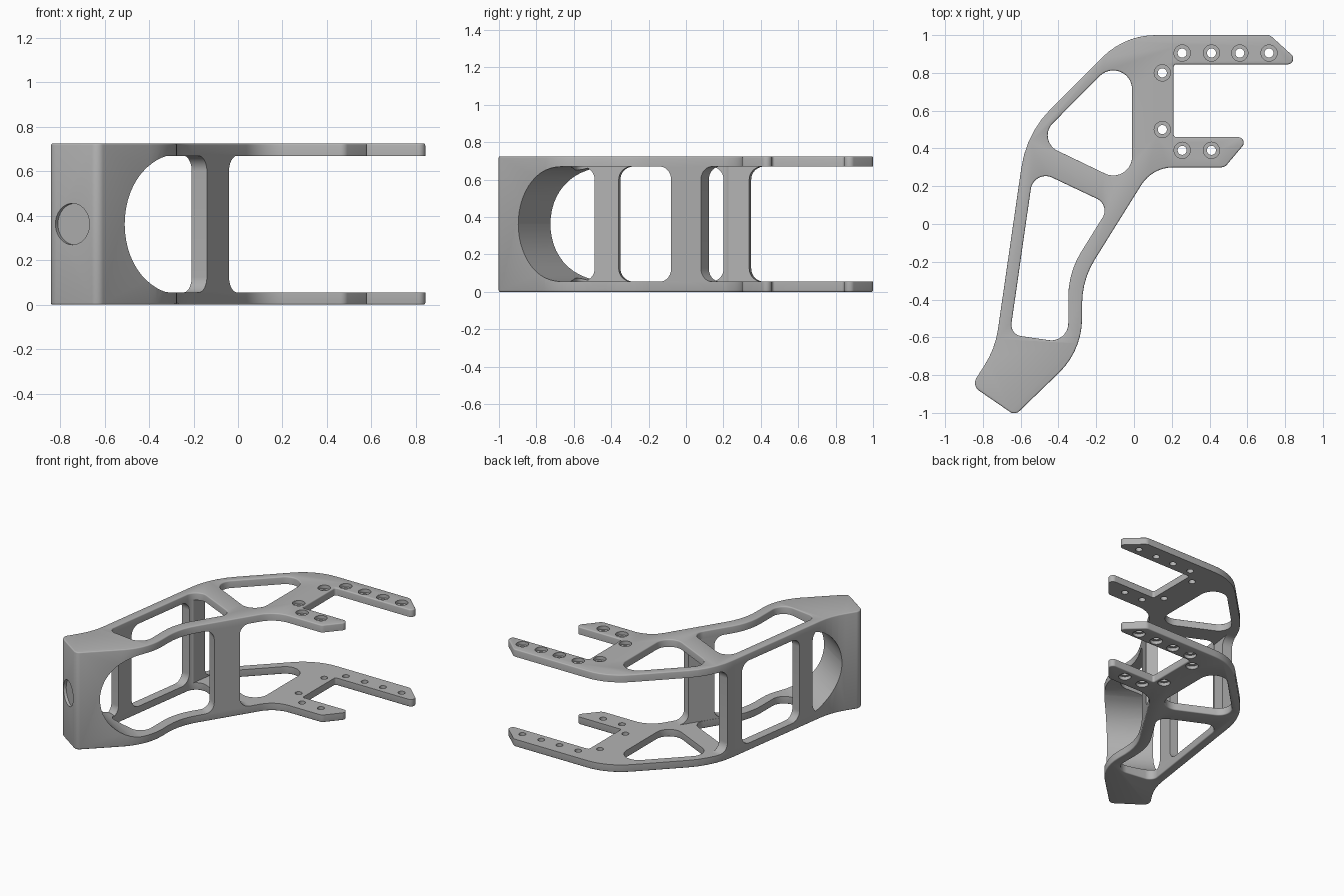
import bpy, bmesh, math
from mathutils import Vector

if "Cube" in bpy.data.objects:
    bpy.data.objects.remove(bpy.data.objects["Cube"])

HEIGHT, LOW, HIGH = 0.725, 0.055, 0.67
MID = HEIGHT / 2
X, Y, Z = Vector((1, 0, 0)), Vector((0, 1, 0)), Vector((0, 0, 1))

grey = bpy.data.materials.new("plain_grey")
grey.use_nodes = True
colour = (0.45, 0.45, 0.45, 1)
grey.diffuse_color = colour
grey.node_tree.nodes["Principled BSDF"].inputs["Base Color"].default_value = colour


def rounded(corners):
    """Replace each corner (x, y, radius) by a tangent arc."""
    out = []
    for i, (x, y, r) in enumerate(corners):
        p = Vector((x, y))
        if r == 0:
            out.append(p)
            continue
        a = (Vector(corners[i - 1][:2]) - p).normalized()
        b = (Vector(corners[(i + 1) % len(corners)][:2]) - p).normalized()
        half = a.angle(b) / 2
        centre = p + (a + b).normalized() * (r / math.sin(half))
        start = p + a * (r / math.tan(half)) - centre
        end = p + b * (r / math.tan(half)) - centre
        sweep = math.atan2(start.x * end.y - start.y * end.x, start.dot(end))
        steps = max(4, math.ceil(abs(sweep) / 0.13))
        for k in range(steps + 1):
            t = sweep * k / steps
            c, s = math.cos(t), math.sin(t)
            out.append(centre + Vector((start.x * c - start.y * s, start.x * s + start.y * c)))
    return out


def circle(x, y, r, n=32):
    return [Vector((x + r * math.cos(k * math.tau / n), y + r * math.sin(k * math.tau / n)))
            for k in range(n)]


def prism(name, profiles, origin, u, v, depth):
    """Extrude closed profiles, drawn on the axes u and v, along depth."""
    bm = bmesh.new()
    for start, pts in [(o, p) for p in profiles for o in origin]:
        face = bm.faces.new([bm.verts.new(start + u * p.x + v * p.y) for p in pts])
        grown = bmesh.ops.extrude_face_region(bm, geom=[face], use_keep_orig=True)
        verts = [g for g in grown["geom"] if isinstance(g, bmesh.types.BMVert)]
        bmesh.ops.translate(bm, verts=verts, vec=depth)
    bmesh.ops.recalc_face_normals(bm, faces=bm.faces)
    mesh = bpy.data.meshes.new(name)
    bm.to_mesh(mesh)
    bm.free()
    mesh.materials.append(grey)
    obj = bpy.data.objects.new(name, mesh)
    bpy.context.collection.objects.link(obj)
    return obj


def apply(obj, kind, **settings):
    mod = obj.modifiers.new(kind.lower(), kind)
    for key, value in settings.items():
        setattr(mod, key, value)
    bpy.context.view_layer.objects.active = obj
    bpy.ops.object.modifier_apply(modifier=mod.name)


def combine(obj, other, operation="DIFFERENCE"):
    apply(obj, "BOOLEAN", object=other, operation=operation, solver="EXACT")
    bpy.data.objects.remove(other)


# Plan outline with two prongs, and the two lightening windows
outline = rounded([
    (-0.05, 1.0, 0.4), (-0.57, 0.48, 0.55), (-0.735, -0.66, 0.48), (-0.86, -0.855, 0.05),
    (-0.63, -1.013, 0.04), (-0.275, -0.67, 0.4), (-0.275, -0.296, 0.45), (0.097, 0.3, 0.2),
    (0.48, 0.3, 0.04), (0.615, 0.46, 0.03), (0.21, 0.46, 0.015), (0.21, 0.845, 0.015),
    (0.89, 0.845, 0.03), (0.72, 1.0, 0.04)])
upper_window = rounded([(-0.01, 0.955, 0.1), (-0.52, 0.443, 0.09), (-0.01, 0.198, 0.1)])
lower_window = rounded([
    (-0.531, 0.292, 0.08), (-0.657, -0.585, 0.06), (-0.348, -0.63, 0.09),
    (-0.348, -0.257, 0.45), (-0.125, 0.1, 0.07)])

# Full-height body with softened rims
body = prism("bracket_body", [outline], [Vector()], X, Y, Z * HEIGHT)
combine(body, prism("window_cutter", [upper_window, lower_window],
                    [-0.1 * Z], X, Y, Z))
apply(body, "BEVEL", width=0.008, segments=3, limit_method="ANGLE",
      angle_limit=math.radians(60), use_clamp_overlap=False)
blank = body.data.copy()

# Round-ended cavity leaves two plates joined by the solid end
along, across = Vector((0.54, 0.842, 0)), Vector((-0.842, 0.54, 0))
r = (HIGH - LOW) / 2
slot = rounded([(-1.03, LOW, r * 0.9999), (2, LOW, 0), (2, HIGH, 0), (-1.03, HIGH, r * 0.9999)])
combine(body, prism("cavity_cutter", [slot], [across * -2], along, Z, across * 4))

# Shallow round recess in the end face
side, inward = Vector((0.824, -0.566, 0)), Vector((0.566, 0.824, 0))
combine(body, prism("recess_cutter", [circle(0, 0, 0.093, 48)],
                    [Vector((-0.745, -0.934, MID)) - inward * 0.1], side, Z, inward * 0.12))

# Counterbored screw holes in both plates
spots = [(x, 0.905) for x in (0.255, 0.41, 0.56, 0.715)]
spots += [(0.15, 0.8), (0.15, 0.5), (0.255, 0.39), (0.41, 0.39)]
combine(body, prism("hole_cutter", [circle(x, y, 0.024, 24) for x, y in spots],
                    [-0.1 * Z], X, Y, Z))
combine(body, prism("counterbore_cutter", [circle(x, y, 0.043) for x, y in spots],
                    [-0.1 * Z, Z * (HEIGHT - 0.025)], X, Y, Z * 0.125))


# Posts with flared ends, trimmed to the plan outline
def post(name, x, y, half, wall, inner):
    w = half + 0.08
    right = [(w, LOW - 0.01, 0), (w, LOW, 0), (half, LOW, 0.07),
             (half, HIGH, 0.07), (w, HIGH, 0), (w, HIGH + 0.01, 0)]
    left = [(-a, z, f) for a, z, f in reversed(right)]
    obj = prism(name, [rounded(right + left)], [Vector((x, y, 0)) - inner * 0.04],
                wall, Z, inner * 0.12)
    trim = bpy.data.objects.new("trim", blank.copy())
    bpy.context.collection.objects.link(trim)
    combine(obj, trim, "INTERSECT")
    return obj


left_wall, left_inner = Vector((0.141, 0.99, 0)), Vector((0.99, -0.141, 0))
parts = [body,
         post("diagonal_post", -0.09, 0, 0.094, along, across),
         post("lower_straight_post", -0.698, -0.415, 0.065, left_wall, left_inner),
         post("upper_straight_post", -0.599, 0.28, 0.07, left_wall, left_inner)]

bpy.ops.object.select_all(action="DESELECT")
for part in parts:
    part.select_set(True)
bpy.context.view_layer.objects.active = body
bpy.ops.object.shade_smooth_by_angle(angle=math.radians(32))
